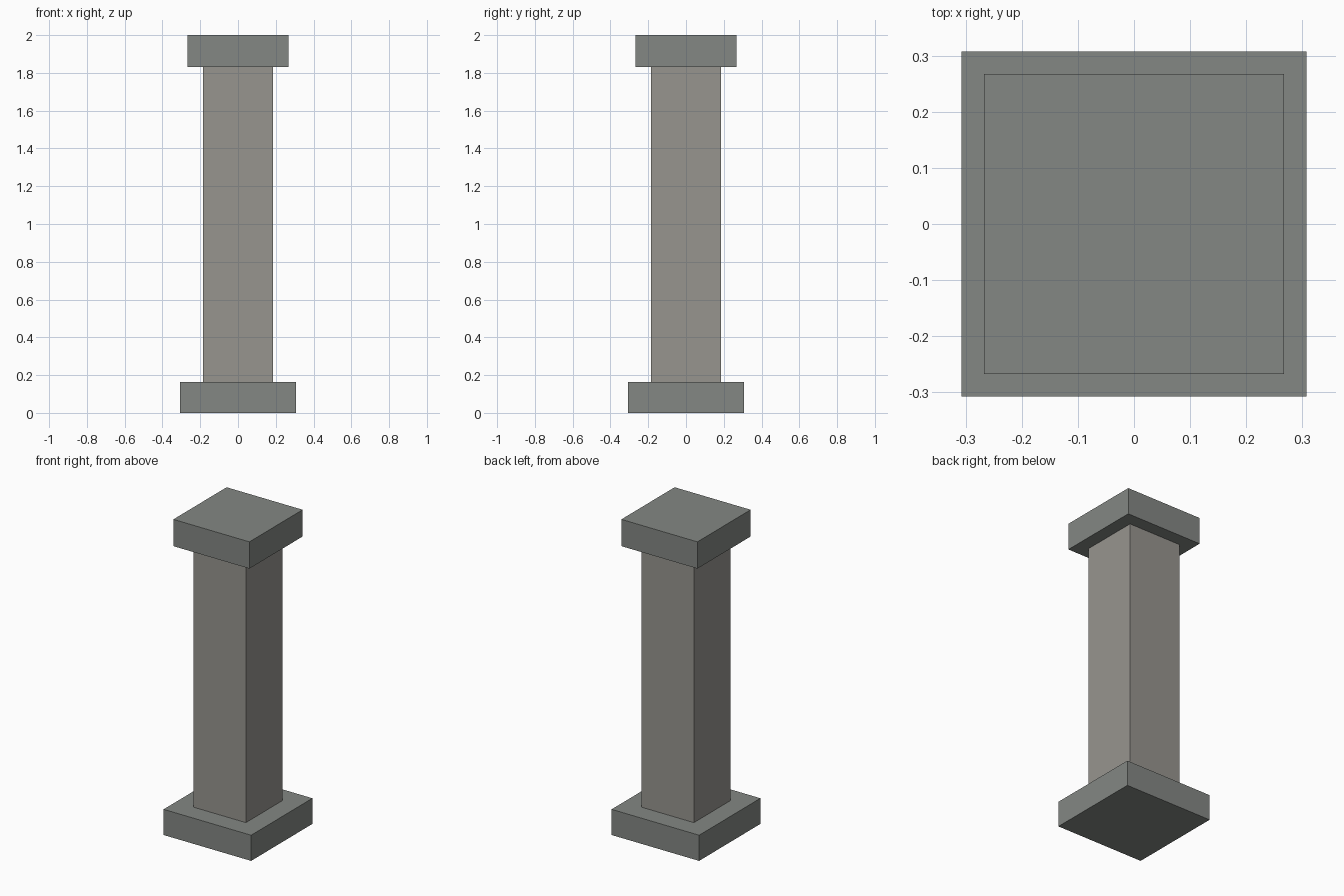
import bpy

if "Cube" in bpy.data.objects:
    bpy.data.objects.remove(bpy.data.objects["Cube"])


def material(name, rgb):
    mat = bpy.data.materials.new(name)
    mat.diffuse_color = (*rgb, 1.0)
    mat.use_nodes = True
    mat.node_tree.nodes["Principled BSDF"].inputs["Base Color"].default_value = mat.diffuse_color
    return mat


def square_block(name, width, z0, z1, mat):
    bpy.ops.mesh.primitive_cube_add(size=1, location=(0, 0, (z0 + z1) / 2))
    ob = bpy.context.object
    ob.name = name
    ob.scale = (width, width, z1 - z0)
    bpy.ops.object.transform_apply(location=False, rotation=False, scale=True)
    ob.data.materials.append(mat)
    return ob


trim = material("trim_stone", (0.23, 0.245, 0.23))
stone = material("shaft_stone", (0.31, 0.30, 0.275))

# Wide plinth, slim square shaft, overhanging capital
square_block("base", 0.615, 0.0, 0.163, trim)
square_block("shaft", 0.369, 0.163, 1.83, stone)
square_block("capital", 0.534, 1.83, 2.0, trim)
